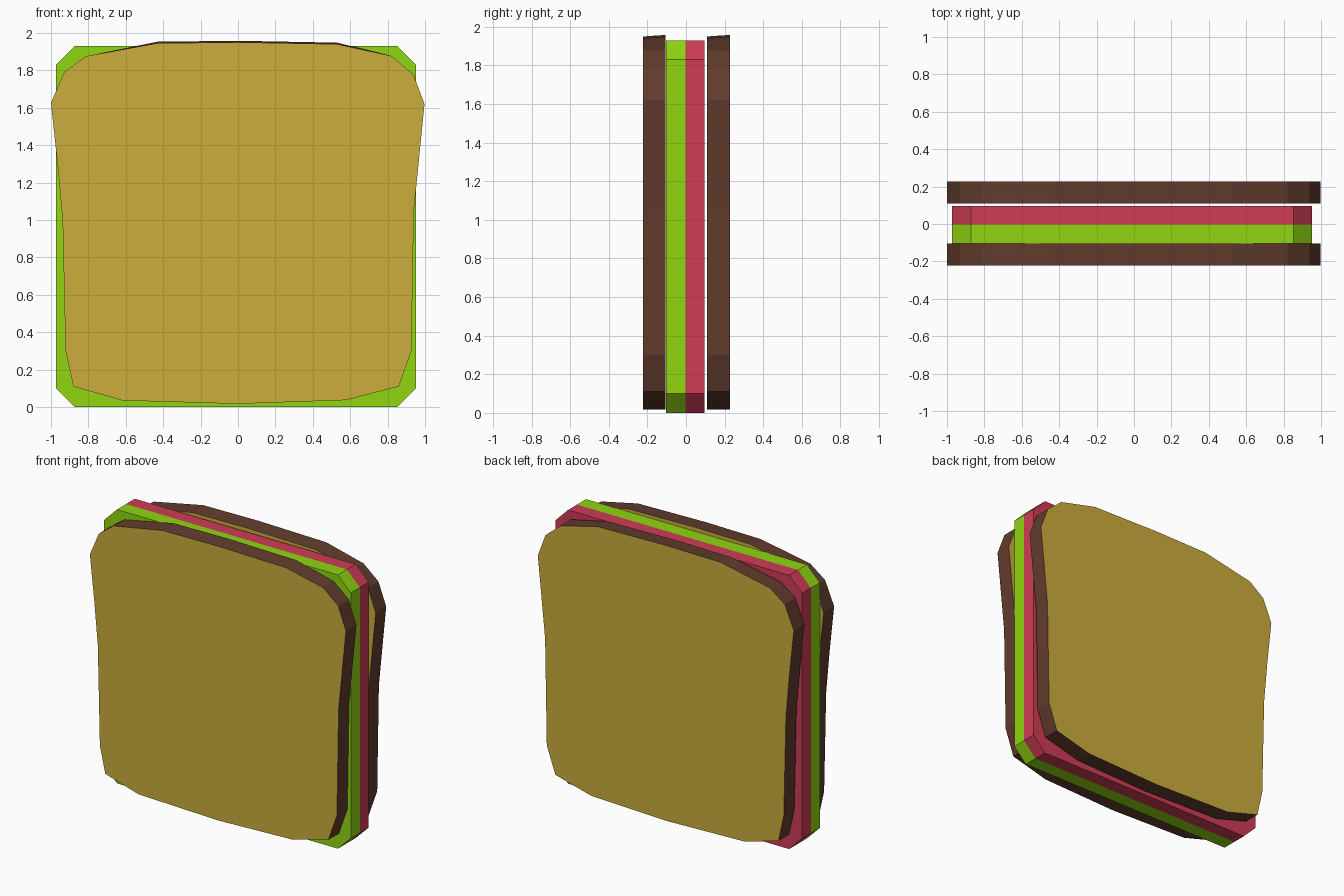
import bpy, bmesh

if "Cube" in bpy.data.objects:
    bpy.data.objects.remove(bpy.data.objects["Cube"])


def lin(c):
    c /= 255
    return c / 12.92 if c <= 0.04045 else ((c + 0.055) / 1.055) ** 2.4


def material(name, r, g, b):
    m = bpy.data.materials.new(name)
    m.diffuse_color = (lin(r), lin(g), lin(b), 1)
    m.use_nodes = True
    m.node_tree.nodes["Principled BSDF"].inputs["Base Color"].default_value = m.diffuse_color
    return m


CRUMB = material("golden crumb", 204, 174, 60)
CRUST = material("brown crust", 98, 60, 45)
GREEN = material("lettuce green", 144, 214, 16)
RED = material("ham red", 207, 60, 86)


def slab(name, front, back, y0, y1, mats):
    """Extrude an xz outline along y; flat caps use slot 0, the rim the last slot."""
    bm = bmesh.new()
    a = [bm.verts.new((x, y0, z)) for x, z in front]
    b = [bm.verts.new((x, y1, z)) for x, z in back]
    n = len(a)
    bm.faces.new(a)
    bm.faces.new(b[::-1])
    for i in range(n):
        j = (i + 1) % n
        bm.faces.new((a[i], a[j], b[j], b[i])).material_index = len(mats) - 1
    bmesh.ops.recalc_face_normals(bm, faces=bm.faces)
    me = bpy.data.meshes.new(name)
    bm.to_mesh(me)
    bm.free()
    for m in mats:
        me.materials.append(m)
    ob = bpy.data.objects.new(name, me)
    bpy.context.collection.objects.link(ob)
    return ob


# Bread outline, clockwise from the left shoulder
bread = [(-1, 1.625), (-.93, 1.79), (-.815, 1.875), (-.43, 1.945), (0, 1.95),
         (.53, 1.94), (.82, 1.877), (.937, 1.78), (.997, 1.62), (.94, 1.05),
         (.927, .3), (.86, .11), (.58, .037), (0, .017), (-.62, .035),
         (-.88, .11), (-.922, .3), (-.938, 1.0), (-.965, 1.3)]
# The rear outline sits a touch higher at the top
bread_back = [(x, z + .008 * (z > 1.9)) for x, z in bread]

for name, y0 in (("front_bread", -.222), ("back_bread", .11)):
    slab(name, bread, bread_back, y0, y0 + .117, [CRUMB, CRUST])

# Fillings: rectangles with cut corners
L, R, T, C = -.972, .952, 1.93, .1
fill = [(L, C), (L, T - C), (L + C, T), (R - C, T),
        (R, T - C), (R, C), (R - C, 0), (L + C, 0)]
slab("lettuce", fill, fill, -.103, -.002, [GREEN])
slab("ham", fill, fill, -.002, .096, [RED])
